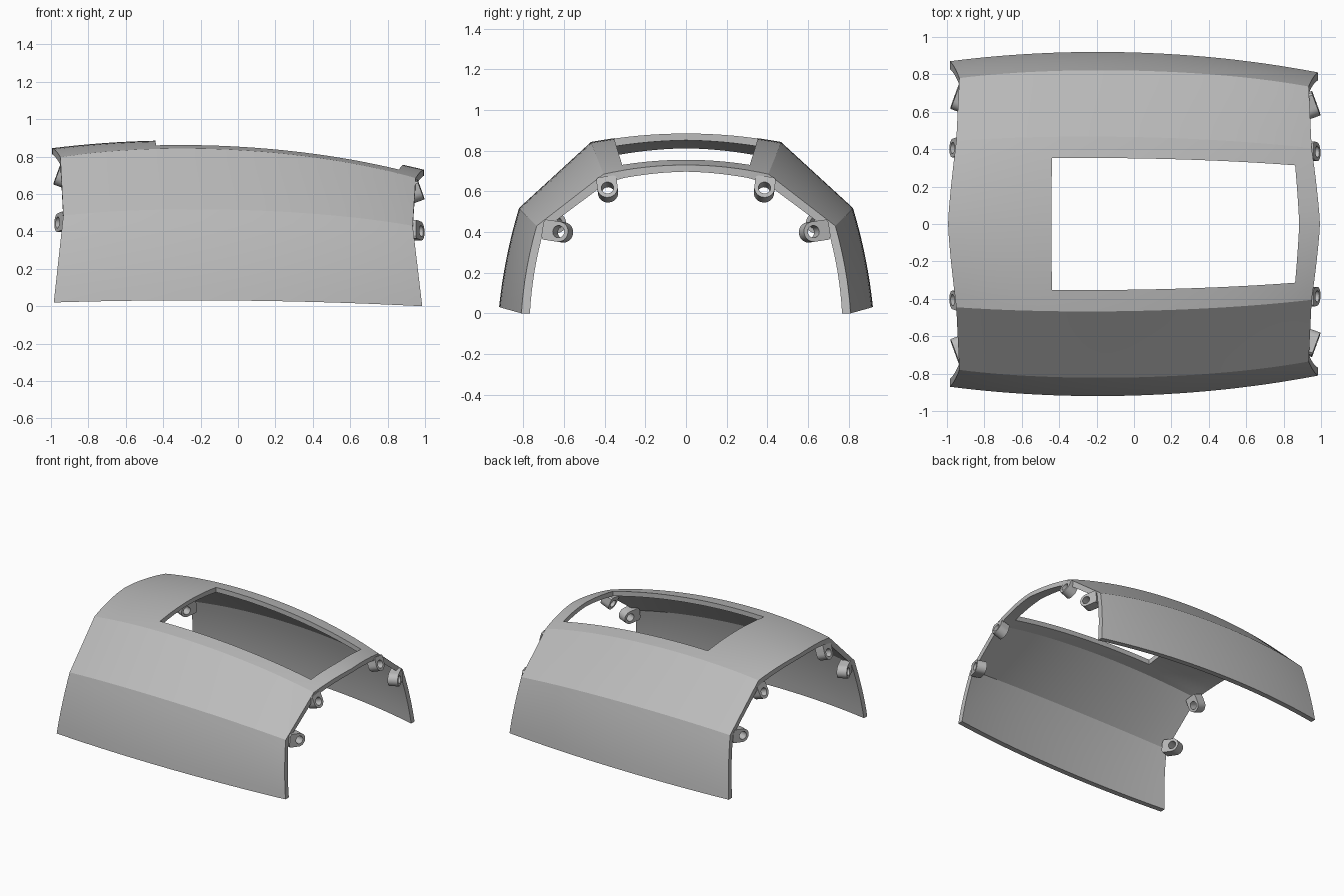
import bpy, bmesh, math
from mathutils import Vector

cube = bpy.data.objects.get("Cube")
if cube:
    bpy.data.objects.remove(cube)

grey = bpy.data.materials.new("plain grey")
grey.use_nodes = True
grey.diffuse_color = (0.5, 0.5, 0.5, 1)
grey.node_tree.nodes["Principled BSDF"].inputs["Base Color"].default_value = (0.5, 0.5, 0.5, 1)


def make_object(name, bm):
    bmesh.ops.recalc_face_normals(bm, faces=bm.faces)
    mesh = bpy.data.meshes.new(name)
    bm.to_mesh(mesh)
    bm.free()
    obj = bpy.data.objects.new(name, mesh)
    bpy.context.collection.objects.link(obj)
    mesh.materials.append(grey)
    bpy.ops.object.select_all(action='DESELECT')
    obj.select_set(True)
    bpy.context.view_layer.objects.active = obj
    bpy.ops.object.shade_smooth_by_angle(angle=math.radians(22))
    return obj


def bow(left, mid, right, u):
    """Parabola through values at u = -1, 0 and 1."""
    return mid + (right - left) / 2 * u + ((left + right) / 2 - mid) * u * u


def mix(a, b, t):
    return a + (b - a) * t


# Length, half width and height of the key lines, plus the wall offset inwards
def key_lines(u):
    return [
        (0.994, 0, bow(0.845, 0.877, 0.73, u), 0, -0.033),
        (0.95, bow(0.445, 0.465, 0.405, u), bow(0.797, 0.835, 0.685, u), -0.018, -0.04),
        (0.934, bow(0.78, 0.82, 0.735, u), bow(0.485, 0.515, 0.43, u), -0.036, -0.018),
        (0.985, bow(0.87, 0.917, 0.81, u), bow(0.02, 0.03, 0.0, u), -0.042, 0),
    ]


def shell_point(u, s, inner):
    """s runs 0 (crown), 1 (shoulder), 2 (side crease), 3 (lower edge); its sign is the side."""
    a = abs(s)
    i = min(int(a), 2)
    t = a - i
    k = key_lines(u)
    ext, y, z, dy, dz = (mix(p, q, t) for p, q in zip(k[i], k[i + 1]))
    if i == 0:                       # arched roof
        z = mix(k[0][2], k[1][2], t * t)
        ext = mix(k[0][0], k[1][0], t ** 1.3)
    if i == 2:                       # bulged lower panel
        y += 0.048 * t * (1 - t)
    if inner:
        y, z = y + dy, z + dz
        if i == 0:
            y = mix(0, k[1][1], t) + dy * (t > 0.8)
    x = u * (1 - (1 - ext) * u * u)
    return x, math.copysign(y, s), z


# Shell: outer and inner grids, the roof window left open, all rims closed
WIN_BACK, WIN_FRONT, WIN_SIDE = -0.442, 0.887, 0.755
us = [mix(-1, WIN_BACK, i / 8) for i in range(8)]
us += [mix(WIN_BACK, WIN_FRONT, i / 20) for i in range(20)]
us += [mix(WIN_FRONT, 1, i / 3) for i in range(4)]
half = [WIN_SIDE * i / 6 for i in range(7)] + [0.88]
half += [1 + i / 5 for i in range(5)] + [2 + i / 8 for i in range(9)]
ss = [-s for s in reversed(half[1:])] + half

bm = bmesh.new()
outer, inner = ([[bm.verts.new(shell_point(u, s, layer)) for s in ss] for u in us]
                for layer in (False, True))
twin = {o: n for ro, rn in zip(outer, inner) for o, n in zip(ro, rn)}
skin = []
for i in range(len(us) - 1):
    for j in range(len(ss) - 1):
        um, sm = (us[i] + us[i + 1]) / 2, (ss[j] + ss[j + 1]) / 2
        if WIN_BACK < um < WIN_FRONT and abs(sm) < WIN_SIDE:
            continue
        skin.append(bm.faces.new((outer[i][j], outer[i + 1][j],
                                  outer[i + 1][j + 1], outer[i][j + 1])))
rims = [e for e in bm.edges if e.is_boundary]
for f in skin:
    bm.faces.new([twin[v] for v in reversed(f.verts)])
for e in rims:
    a, b = e.verts
    bm.faces.new((a, b, twin[b], twin[a]))
bmesh.ops.delete(bm, geom=[v for v in bm.verts if not v.link_faces], context='VERTS')
make_object("curved_cover", bm)


# Mounting lug: a drilled tongue, round at its tip, with a square root in the wall
def lug(name, centre, root, end, radius, reach, depth=0.075, hole=0.03, steps=32):
    root = Vector(root).normalized()
    side = Vector((end, 0, 0)).cross(root)
    tilt = math.radians(20)
    axis = Vector((end * math.cos(tilt), 0, 0)) + root * math.sin(tilt)
    along = side.cross(axis)
    if along.dot(root) < 0:
        along = -along
    bm = bmesh.new()
    loops = []
    for layer in (-0.5, 0.5):
        for drilled in (False, True):
            loop = []
            for n in range(steps):
                c, w = math.cos(n * math.tau / steps), math.sin(n * math.tau / steps)
                r = hole if drilled else radius
                if not drilled and c > 0:
                    r = min(reach / c, radius / max(abs(w), 1e-6))
                loop.append(bm.verts.new(Vector(centre) + along * c * r + side * w * r
                                         + axis * depth * layer))
            loops.append(loop)
    back, back_hole, front, front_hole = loops
    for p, q in ((back, back_hole), (back_hole, front_hole), (front_hole, front), (front, back)):
        for n in range(steps):
            m = (n + 1) % steps
            bm.faces.new((p[n], p[m], q[m], q[n]))
    make_object(name, bm)


for side_name, sy in (("left_of_axis", 1), ("right_of_axis", -1)):
    lug("wide_end_upper_lug_" + side_name, (-0.935, sy * 0.405, 0.685), (0, sy * 0.12, 1), -1, 0.05, 0.07)
    lug("wide_end_lower_lug_" + side_name, (-0.93, sy * 0.65, 0.445), (0, sy, 0.15), -1, 0.05, 0.085)
    lug("narrow_end_upper_lug_" + side_name, (0.945, sy * 0.385, 0.605), (0, sy * 0.12, 1), 1, 0.05, 0.06)
    lug("narrow_end_lower_lug_" + side_name, (0.945, sy * 0.615, 0.4), (0, sy, 0.15), 1, 0.05, 0.085)
